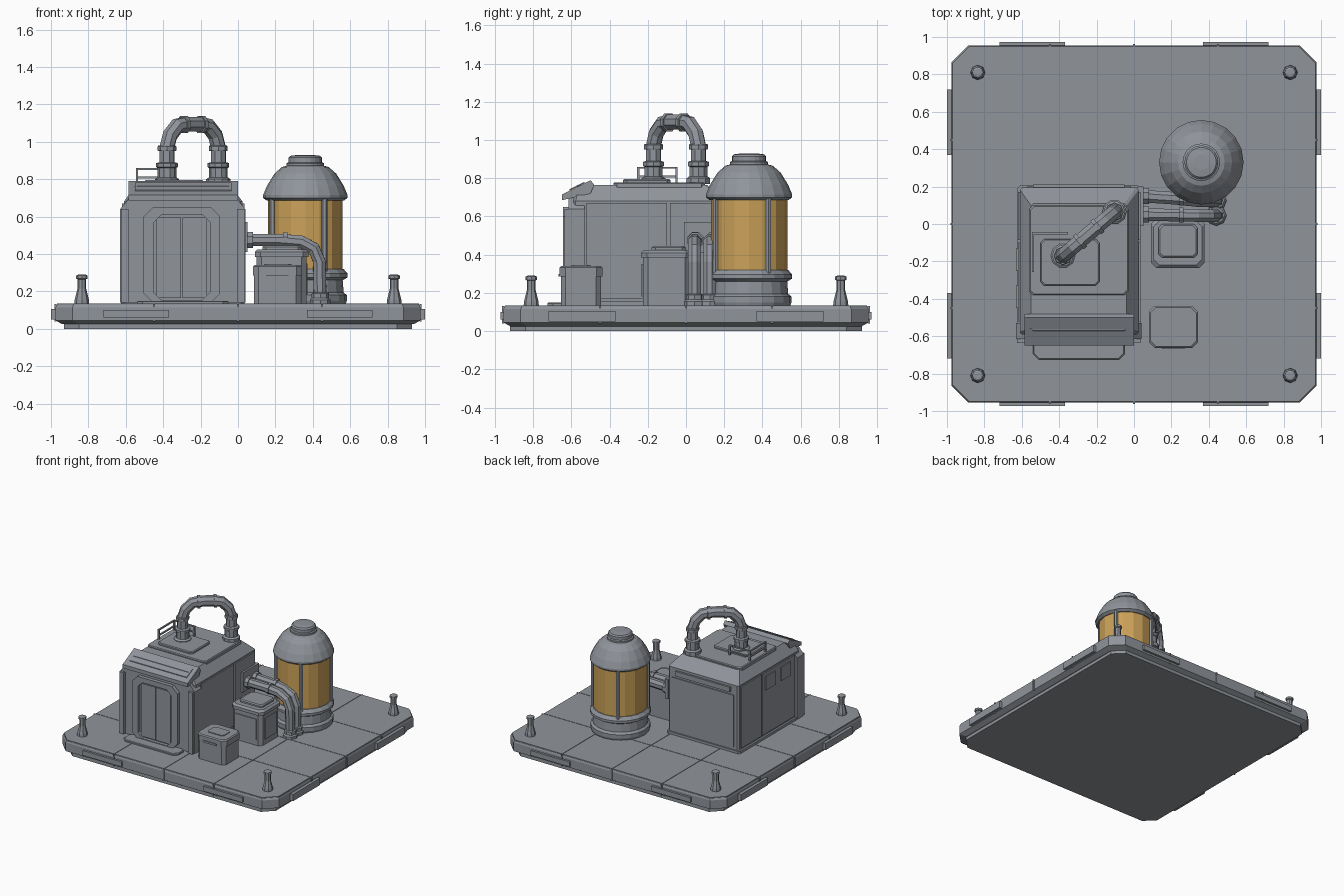
import bpy, bmesh
from math import sin, cos, tau, radians
from mathutils import Vector

cube = bpy.data.objects.get("Cube")
if cube:
    bpy.data.objects.remove(cube, do_unlink=True)


def material(name, rgb):
    m = bpy.data.materials.new(name)
    m.use_nodes = True
    m.diffuse_color = (*rgb, 1)
    m.node_tree.nodes["Principled BSDF"].inputs["Base Color"].default_value = (*rgb, 1)
    return m


STEEL = material("steel grey", (0.28, 0.30, 0.33))
AMBER = material("amber glass", (0.60, 0.36, 0.10))


def finish(name, bm, mat):
    bmesh.ops.recalc_face_normals(bm, faces=bm.faces)
    mesh = bpy.data.meshes.new(name)
    bm.to_mesh(mesh)
    bm.free()
    mesh.materials.append(mat)
    ob = bpy.data.objects.new(name, mesh)
    bpy.context.scene.collection.objects.link(ob)
    return ob


def loft(name, rings, mat=STEEL):
    """Skin a list of equal-length rings and cap both ends."""
    bm = bmesh.new()
    vs = [[bm.verts.new(p) for p in r] for r in rings]
    n = len(vs[0])
    for a, b in zip(vs, vs[1:]):
        for i in range(n):
            j = (i + 1) % n
            bm.faces.new((a[i], a[j], b[j], b[i]))
    bm.faces.new(vs[0][::-1])
    bm.faces.new(vs[-1])
    return finish(name, bm, mat)


def octagon(u0, u1, v0, v1, c):
    return [(u0 + c, v0), (u1 - c, v0), (u1, v0 + c), (u1, v1 - c),
            (u1 - c, v1), (u0 + c, v1), (u0, v1 - c), (u0, v0 + c)]


def flat(pts, z):
    return [(x, y, z) for x, y in pts]


def upright(pts, y):
    return [(x, y, z) for x, z in pts]


def box(name, x, y, z, mat=STEEL):
    pts = [(x[0], y[0]), (x[1], y[0]), (x[1], y[1]), (x[0], y[1])]
    return loft(name, [flat(pts, z[0]), flat(pts, z[1])], mat)


def slab(name, x, y, z, c, lip=0.0):
    """Chamfered block with a small sloped upper edge."""
    body = octagon(*x, *y, c)
    top = octagon(x[0] + lip, x[1] - lip, y[0] + lip, y[1] - lip, c)
    rings = [flat(body, z[0]), flat(body, z[1] - lip)]
    return loft(name, rings + ([flat(top, z[1])] if lip else [flat(body, z[1])]))


def lathe(name, centre, profile, sides=16, mat=STEEL):
    cx, cy = centre
    return loft(name, [[(cx + r * cos(tau * i / sides), cy + r * sin(tau * i / sides), z)
                        for i in range(sides)] for r, z in profile], mat)


def tube(name, path, radius, sides=8):
    pts = [Vector(p) for p in path]
    ref = (pts[-1] - pts[0]).cross(Vector((0, 0, 1))).normalized()
    rings = []
    for i, p in enumerate(pts):
        t = (pts[min(i + 1, len(pts) - 1)] - pts[max(i - 1, 0)]).normalized()
        side = (ref - t * ref.dot(t)).normalized()
        up = t.cross(side)
        rings.append([p + radius * (side * cos(tau * (k + .5) / sides) + up * sin(tau * (k + .5) / sides))
                      for k in range(sides)])
    return loft(name, rings)


# Base platform
slab("base_foot", (-.93, .93), (-.92, .92), (0, .04), .08)
loft("base_platform", [flat(octagon(-.94, .94, -.92, .92, .09), .025),
                       flat(octagon(-.975, .975, -.955, .955, .09), .045),
                       flat(octagon(-.975, .975, -.955, .955, .09), .115),
                       flat(octagon(-.97, .97, -.95, .95, .09), .128)])

# Deck tiles separated by narrow grooves
bm = bmesh.new()
bm.faces.new([bm.verts.new(p) for p in flat(octagon(-.97, .97, -.95, .95, .09), .126)])
for axis in ((1, 0, 0), (0, 1, 0)):
    for d in (-.45, 0, .45):
        bmesh.ops.bisect_plane(bm, geom=bm.verts[:] + bm.edges[:] + bm.faces[:],
                               plane_co=Vector(axis) * d, plane_no=axis)
gaps = bmesh.ops.inset_individual(bm, faces=bm.faces[:], thickness=.003)["faces"]
bmesh.ops.delete(bm, geom=gaps, context="FACES")
raised = bmesh.ops.extrude_face_region(bm, geom=bm.faces[:])["geom"]
bmesh.ops.translate(bm, vec=(0, 0, .009), verts=[g for g in raised if isinstance(g, bmesh.types.BMVert)])
finish("deck_tiles", bm, STEEL)

# Edge plates, edge ribs and corner posts
for s in (-1, 1):
    for t in (-1, 1):
        a, b = sorted((t * .37, t * .72))
        box("edge_plate", (a, b), sorted((s * .95, s * .972)), (.06, .1))
        box("side_plate", sorted((s * .97, s * 1.0)), (a, b), (.05, .105))
        lathe("corner_post", (s * .835, t * .81),
              [(.04, .13), (.038, .155), (.023, .215), (.023, .265), (.03, .268), (.03, .285), (.02, .29)], 8)
    for d in (-.45, 0, .45):
        box("edge_rib", (d - .005, d + .005), sorted((s * .95, s * .962)), (.04, .132))
        box("side_rib", sorted((s * .97, s * .982)), (d - .005, d + .005), (.04, .132))

# Main building: walls with a hipped roof
slab("building_plinth", (-.625, .035), (-.6, .205), (.13, .155), .015)
wall = octagon(-.61, .025, -.59, .195, .012)
loft("building_body", [flat(wall, .14), flat(wall, .68),
                       flat(octagon(-.55, -.04, -.57, .11, .012), .765)])
front = [(-.63, .14), (.04, .14), (.04, .64), (-.01, .7), (-.58, .7), (-.63, .64)]
loft("front_block", [upright(front, -.53), upright(front, -.615)])
for x in (-.605, .015):
    box("front_pillar", (x - .02, x + .02), (-.635, -.6), (.14, .64))
brow = [(-.65, .685), (-.65, .715), (-.5, .79), (-.48, .765), (-.5, .72)]
loft("entrance_brow", [[(x, y, z) for y, z in brow] for x in (-.585, -.0)])
trim = [(-.61, .736), (-.61, .742), (-.53, .782), (-.53, .776)]
loft("brow_trim", [[(x, y, z) for y, z in trim] for x in (-.55, -.035)])

# Doorway frame, two door leaves and step
outer, inner = octagon(-.505, -.095, .14, .65, .05), octagon(-.45, -.15, .155, .61, .04)
loft("door_frame", [upright(outer, -.6), upright(outer, -.645), upright(inner, -.645), upright(inner, -.618)])
for x0, x1 in ((-.435, -.304), (-.296, -.165)):
    box("door_leaf", (x0, x1), (-.63, -.615), (.165, .595))
slab("door_step", (-.54, -.05), (-.725, -.6), (.13, .15), .03, .005)

# Wall panels on the sides and back
for x in ((.02, .035), (-.62, -.605)):
    box("side_wall_panel", x, (-.52, -.1), (.17, .67))
    box("side_wall_panel", x, (-.085, .17), (.17, .67))
box("back_wall_panel", (-.57, -.015), (.19, .203), (.18, .6))
box("back_wall_strip", (-.54, -.05), (.19, .21), (.62, .66))
for y in (-.45, -.25):
    box("side_vent", (-.63, -.61), (y, y + .12), (.53, .64))

# Roof plates
slab("roof_plate", (-.56, -.03), (-.38, .1), (.75, .778), .02, .006)
slab("roof_hatch", (-.5, -.185), (-.33, -.08), (.77, .795), .02, .006)

# Roof arch pipe with flanges and collars
p0, p1 = Vector((-.38, -.17, 0)), Vector((-.105, .065, 0))
arch = [(0, .78), (0, .97), (.06, 1.035), (.2, 1.085), (.38, 1.095),
        (.62, 1.095), (.8, 1.085), (.94, 1.035), (1, .97), (1, .78)]
tube("roof_pipe", [p0.lerp(p1, t) + Vector((0, 0, z)) for t, z in arch], .042)
for p in (p0, p1):
    lathe("pipe_flange", p.xy, [(.065, .77), (.065, .8), (.05, .81), (.05, .86), (.058, .865), (.058, .885), (.045, .89)], 10)
    lathe("pipe_collar", p.xy, [(.048, .95), (.05, .955), (.05, .975), (.046, .98)], 8)
for t in (.33, .67):
    tube("arch_collar", [p0.lerp(p1, t - .03) + Vector((0, 0, 1.092)), p0.lerp(p1, t + .03) + Vector((0, 0, 1.092))], .05)

# Roof railing
for x, y in ((-.54, -.25), (-.54, -.05), (-.36, -.05)):
    box("rail_post", (x - .006, x + .006), (y - .006, y + .006), (.76, .86))
for z in (.81, .855):
    box("rail_long", (-.546, -.534), (-.256, -.044), (z - .005, z + .005))
    box("rail_short", (-.546, -.354), (-.056, -.044), (z - .005, z + .005))

# Storage tank: foot, amber glass, struts and dome
TANK = (.36, .33)
lathe("tank_foot", TANK, [(.215, .13), (.222, .15), (.222, .18), (.205, .195), (.2, .26),
                          (.226, .275), (.226, .295), (.205, .32)], 20)
lathe("tank_glass", TANK, [(.2, .31), (.2, .7)], 16, AMBER)
lathe("tank_dome", TANK, [(.205, .685), (.226, .7), (.226, .715), (.205, .765), (.165, .83), (.125, .865),
                          (.1, .872), (.1, .885), (.09, .89), (.09, .915), (.08, .925), (.04, .93)], 20)
for k in range(4):
    a = radians(30 + 90 * k)
    lathe("tank_strut", (TANK[0] + .203 * cos(a), TANK[1] + .203 * sin(a)), [(.016, .3), (.016, .71)], 6)

# Twin pipes from the building wall to the deck
box("pipe_socket", (.02, .05), (-.01, .2), (.41, .57))
for y0, y1, x in ((.05, .045, .44), (.15, .125, .44)):
    tube("deck_pipe", [(.03, y0, .475), (.22, (y0 + y1) / 2, .475), (.34, y1, .465), (.405, y1, .43),
                       (x - .005, y1, .36), (x, y1, .14)], .036)
    tube("wall_collar", [(.04, y0, .475), (.08, y0, .475)], .046)
    tube("mid_collar", [(.24, (y0 + y1) / 2, .475), (.265, (y0 + y1) / 2, .475)], .043)
    lathe("deck_collar", (x, y1), [(.055, .13), (.055, .155), (.046, .165), (.046, .19), (.038, .195)], 8)

# Machine cabinet with stepped lid
slab("cabinet_body", (.1, .365), (-.225, .02), (.13, .39), .025)
slab("cabinet_lid", (.09, .378), (-.235, .03), (.385, .425), .03, .015)
slab("cabinet_cap", (.13, .34), (-.18, .0), (.42, .445), .02, .008)
box("cabinet_panel", (.14, .325), (-.232, -.22), (.18, .35))
box("cabinet_side_panel", (.36, .372), (-.18, -.03), (.18, .35))

# Small crate
slab("crate_body", (.085, .335), (-.655, -.445), (.13, .32), .025)
slab("crate_lid", (.08, .342), (-.662, -.438), (.285, .34), .03, .008)
slab("crate_top_plate", (.14, .285), (-.6, -.5), (.335, .346), .015)
box("crate_handle", (.15, .27), (-.668, -.65), (.285, .3))
